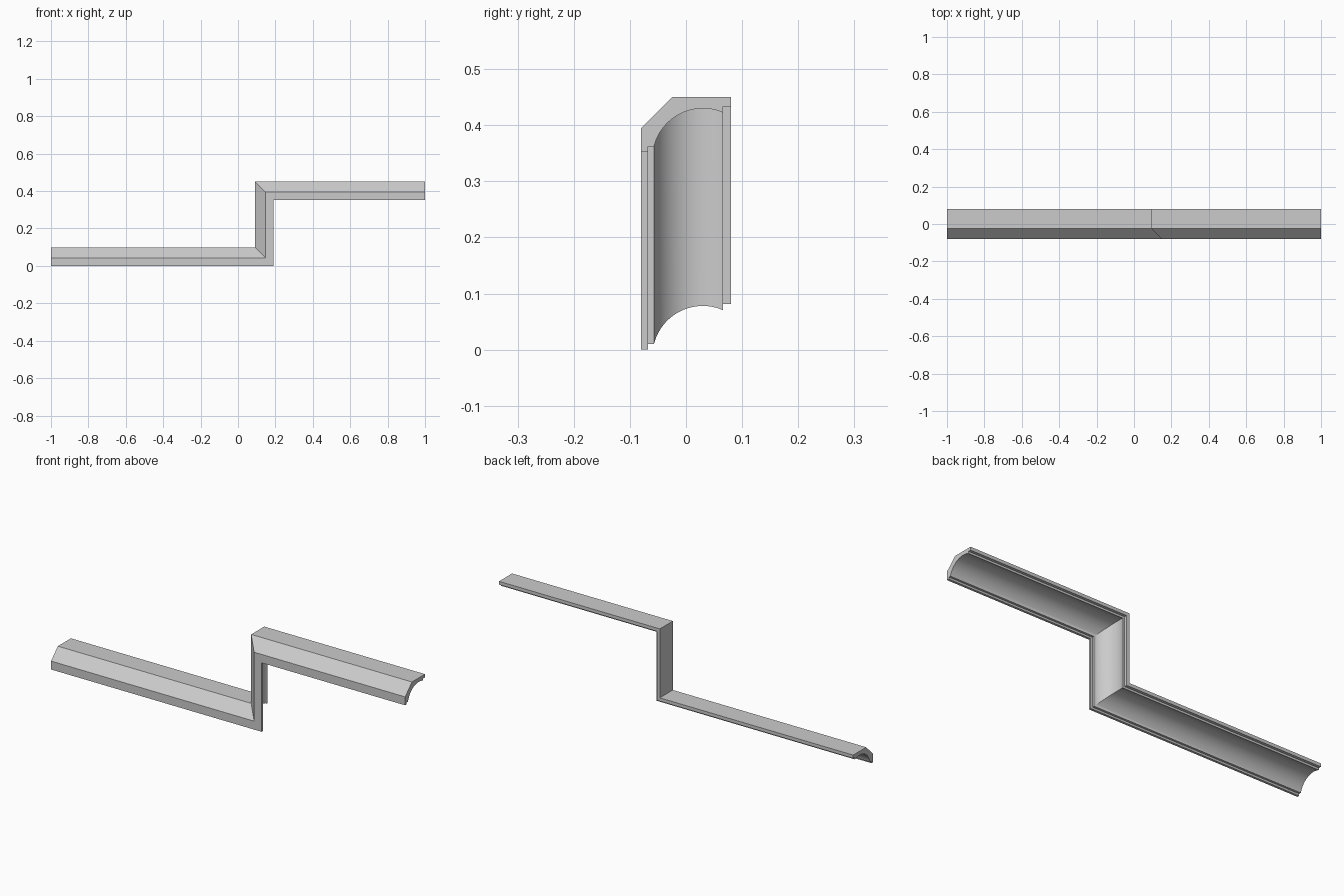
import bpy, bmesh, math

if "Cube" in bpy.data.objects:
    bpy.data.objects.remove(bpy.data.objects["Cube"])

TOP, LOW, RISER = 0.45, 0.098, 0.092   # outer faces of upper run, lower run, riser

# Cross-section: (y, depth below the outer face)
profile = [(0.08, 0.0), (-0.025, 0.0), (-0.08, 0.055), (-0.08, 0.098),
           (-0.068, 0.098), (-0.068, 0.088)]
# Hollow cove on the inner side
cy, r = 0.03, 0.0897
cd = 0.02 + r
a0 = math.atan2(cd - 0.088, -0.057 - cy)
a1 = math.acos((0.066 - cy) / r)
N = 24
for i in range(N + 1):
    a = a0 + (a1 - a0) * i / N
    profile.append((cy + r * math.cos(a), cd - r * math.sin(a)))
# Back lip
profile += [(0.066, 0.017), (0.08, 0.017)]

# Mitred stations along the stepped path: (x, z) for a given depth
stations = [lambda d: (-1, LOW - d), lambda d: (RISER + d, LOW - d),
            lambda d: (RISER + d, TOP - d), lambda d: (1, TOP - d)]

bm = bmesh.new()
rings = []
for st in stations:
    ring = []
    for y, d in profile:
        x, z = st(d)
        ring.append(bm.verts.new((x, y, z)))
    rings.append(ring)
n = len(profile)
for a, b in zip(rings, rings[1:]):
    for i in range(n):
        j = (i + 1) % n
        bm.faces.new((a[i], a[j], b[j], b[i]))
# End caps
bm.faces.new(rings[0][::-1])
bm.faces.new(rings[-1])
bmesh.ops.recalc_face_normals(bm, faces=bm.faces)

mesh = bpy.data.meshes.new("stepped_moulding")
bm.to_mesh(mesh)
bm.free()
obj = bpy.data.objects.new("stepped_moulding", mesh)
bpy.context.collection.objects.link(obj)
bpy.context.view_layer.objects.active = obj
obj.select_set(True)
bpy.ops.object.shade_smooth_by_angle(angle=math.radians(25))
